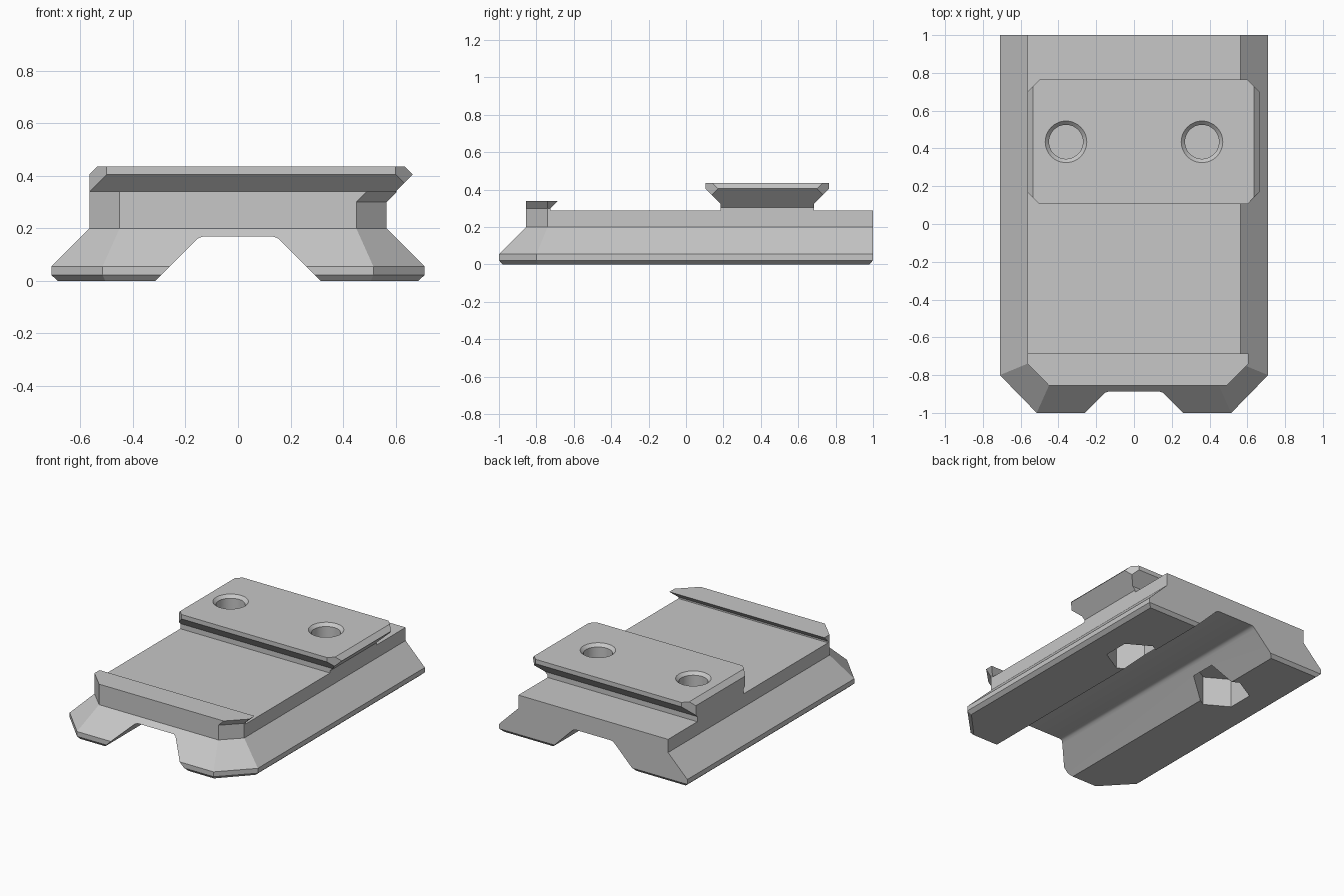
import bpy, bmesh, math
from mathutils import Vector

cube = bpy.data.objects.get("Cube")
if cube:
    bpy.data.objects.remove(cube, do_unlink=True)

grey = bpy.data.materials.new("plain_grey")
grey.use_nodes = True
colour = (0.57, 0.57, 0.57, 1)
grey.diffuse_color = colour
for node in grey.node_tree.nodes:
    if node.type == 'BSDF_PRINCIPLED':
        node.inputs["Base Color"].default_value = colour
        node.inputs["Roughness"].default_value = 0.6


def loft(name, layers):
    """Solid through stacked outlines: [(z, [(x, y), ...]), ...]"""
    bm = bmesh.new()
    rings = [[bm.verts.new((x, y, z)) for x, y in pts] for z, pts in layers]
    n = len(rings[0])
    for a, b in zip(rings, rings[1:]):
        for i in range(n):
            j = (i + 1) % n
            bm.faces.new((a[i], a[j], b[j], b[i]))
    bm.faces.new(rings[0][::-1])
    bm.faces.new(rings[-1])
    bmesh.ops.recalc_face_normals(bm, faces=bm.faces)
    mesh = bpy.data.meshes.new(name)
    bm.to_mesh(mesh)
    bm.free()
    obj = bpy.data.objects.new(name, mesh)
    bpy.context.collection.objects.link(obj)
    mesh.materials.append(grey)
    return obj


def ring(cx, cy, r, n, turn=0.0):
    return [(cx + r * math.cos(turn + math.tau * i / n),
             cy + r * math.sin(turn + math.tau * i / n)) for i in range(n)]


def rect(x0, x1, y0, y1):
    return [(x0, y0), (x1, y0), (x1, y1), (x0, y1)]


def cut(obj, cutters):
    for c in cutters:
        mod = obj.modifiers.new("cut", 'BOOLEAN')
        mod.operation = 'DIFFERENCE'
        mod.solver = 'EXACT'
        mod.object = c
    dg = bpy.context.evaluated_depsgraph_get()
    mesh = bpy.data.meshes.new_from_object(obj.evaluated_get(dg))
    obj.modifiers.clear()
    obj.data = mesh


# Base plate: outline with two clipped front corners, sloping in to the top
def plate(x, back, front, cx, cy):
    return [(x, back), (-x, back), (-x, cy), (-cx, front), (cx, front), (x, cy)]


low = plate(0.71, 1, -1, 0.515, -0.8)
high = plate(0.565, 1, -0.855, 0.45, -0.74)
base = loft("base_plate", [
    (0, plate(0.685, 0.98, -0.98, 0.505, -0.79)),
    (0.022, low), (0.055, low), (0.2, high), (0.29, high)])

# Front lip, undercut behind and on its left side
foot = [(-0.565, -0.725), (-0.565, -0.74), (-0.45, -0.855),
        (0.45, -0.855), (0.565, -0.74), (0.565, -0.725)]
crest = [(-0.565, -0.685), (-0.565, -0.74), (-0.45, -0.855),
         (0.49, -0.855), (0.605, -0.74), (0.605, -0.685)]
lip = loft("front_lip", [(0.29, foot), (0.3, foot), (0.34, crest)])

# Rear clamp block, flared like a dovetail
block = loft("clamp_block", [
    (0.29, rect(-0.565, 0.565, 0.185, 0.685)),
    (0.305, rect(-0.565, 0.565, 0.185, 0.685)),
    (0.325, rect(-0.565, 0.585, 0.185, 0.685)),
    (0.405, rect(-0.565, 0.665, 0.105, 0.765)),
    (0.435, rect(-0.535, 0.635, 0.105, 0.765))])

# Clip the four upright corners of the block
bm = bmesh.new()
bm.from_mesh(block.data)
mid = Vector((0.05, 0.435, 0))
for sx in (-1, 1):
    for sy in (-1, 1):
        res = bmesh.ops.bisect_plane(
            bm, geom=bm.verts[:] + bm.edges[:] + bm.faces[:],
            plane_co=mid + Vector((sx * 0.55, sy * 0.33, 0)),
            plane_no=Vector((sx, sy, 0)).normalized(), clear_outer=True)
        edges = [e for e in res["geom_cut"] if isinstance(e, bmesh.types.BMEdge)]
        bmesh.ops.holes_fill(bm, edges=edges, sides=0)
bmesh.ops.recalc_face_normals(bm, faces=bm.faces)
bm.to_mesh(block.data)
bm.free()

# Cutter for the lengthwise channel underneath
half = [(0.365, -0.05), (0.165, 0.15), (0.152, 0.162), (0.135, 0.168)]
profile = half + [(-x, z) for x, z in reversed(half)]
channel = loft("channel_cutter", [(-1.2, profile), (1.2, profile)])
for v in channel.data.vertices:
    x, z, y = v.co
    v.co = (x, y, z)
channel.data.flip_normals()

# Cutters for the countersunk holes and the six-sided pockets below them
holes, pockets = [], []
for x in (-0.36, 0.36):
    holes.append(loft("hole_cutter", [
        (z, ring(x, 0.435, r, 48))
        for z, r in ((0.22, 0.09), (0.415, 0.09), (0.455, 0.13))]))
    hexagon = ring(x, 0.435, 0.18, 6, math.pi / 6)
    pockets.append(loft("pocket_cutter", [(-0.05, hexagon), (0.2, hexagon)]))

cut(base, [channel] + pockets + holes)
cut(block, holes)
for c in [channel] + holes + pockets:
    bpy.data.objects.remove(c, do_unlink=True)

# Crisp edges, smooth hole walls
bpy.ops.object.select_all(action='DESELECT')
for part in (base, lip, block):
    part.select_set(True)
bpy.context.view_layer.objects.active = base
bpy.ops.object.shade_smooth_by_angle(angle=math.radians(25))
